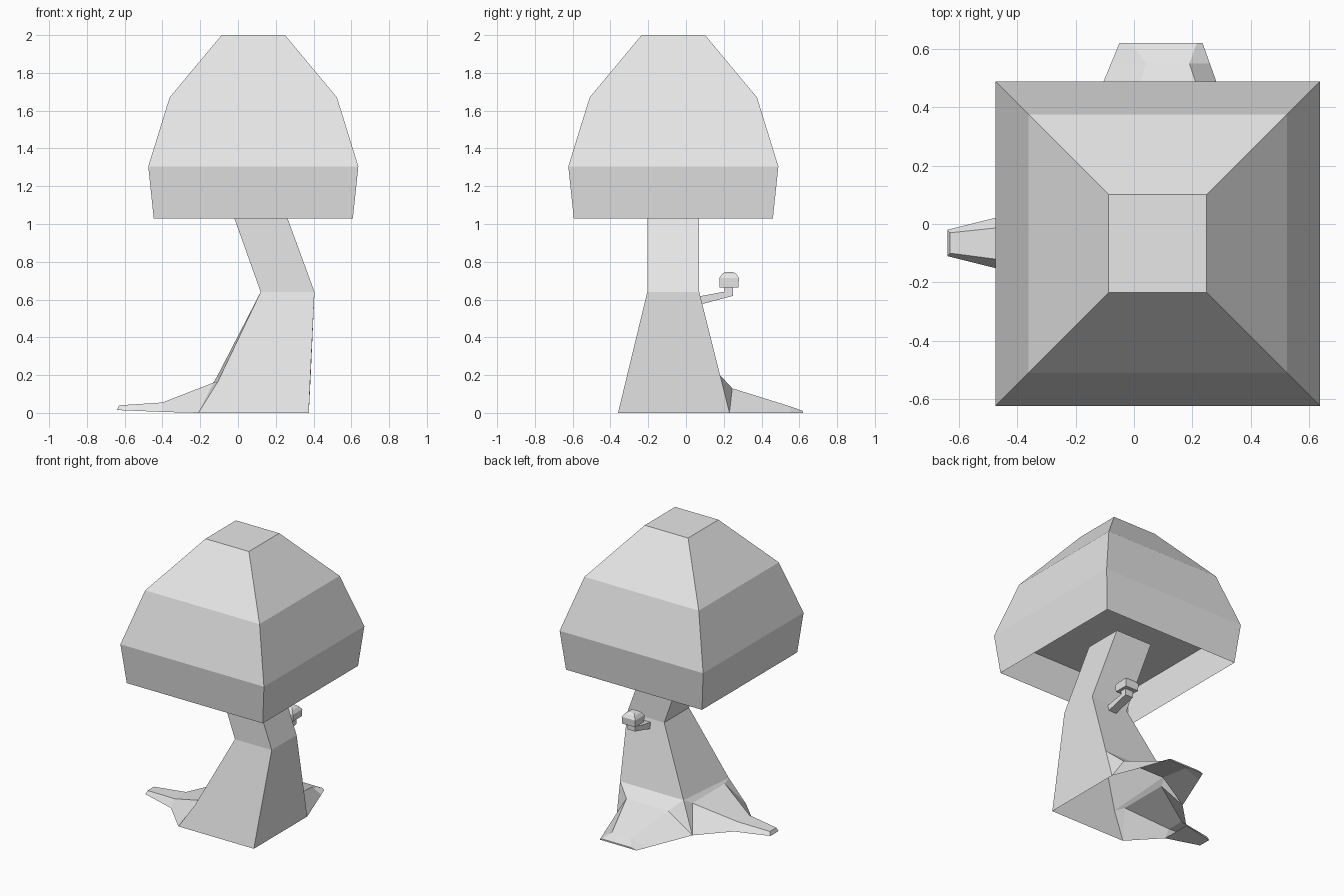
import bpy
import bmesh

cube = bpy.data.objects.get("Cube")
if cube:
    bpy.data.objects.remove(cube, do_unlink=True)

GRAY = (0.8, 0.8, 0.8, 1.0)
gray = bpy.data.materials.new("plain_gray")
gray.use_nodes = True
gray.diffuse_color = GRAY
gray.node_tree.nodes["Principled BSDF"].inputs["Base Color"].default_value = GRAY


def loft(name, rings, closed=True, skip=(), start=False, end=False):
    """Skin four-point rings; skip holds (row, side) pairs left open."""
    bm = bmesh.new()
    rows = [[bm.verts.new(p) for p in ring] for ring in rings]
    for r, (low, high) in enumerate(zip(rows, rows[1:])):
        for i in range(4 if closed else 3):
            if (r, i) not in skip:
                j = (i + 1) % 4
                bm.faces.new((low[i], low[j], high[j], high[i]))
    if start:
        bm.faces.new(rows[0][::-1])
    if end:
        bm.faces.new(rows[-1])
    bmesh.ops.remove_doubles(bm, verts=bm.verts, dist=0.0005)
    bmesh.ops.recalc_face_normals(bm, faces=bm.faces)
    mesh = bpy.data.meshes.new(name)
    bm.to_mesh(mesh)
    bm.free()
    mesh.materials.append(gray)
    obj = bpy.data.objects.new(name, mesh)
    bpy.context.collection.objects.link(obj)
    return obj


def rect(x0, x1, y0, y1, z):
    return [(x0, y0, z), (x1, y0, z), (x1, y1, z), (x0, y1, z)]


def square(cx, cy, half, z):
    return rect(cx - half, cx + half, cy - half, cy + half, z)


# Large cap: closed dome above an open skirt
CX, CY = 0.081, -0.067
widest = square(CX, CY, 0.556, 1.305)
loft("cap_dome", [widest, square(CX, CY, 0.443, 1.67), square(CX, CY, 0.168, 2.0)],
     start=True, end=True)
loft("cap_skirt", [square(CX, CY, 0.527, 1.03), widest])

# Bent trunk, open underneath and where the two roots leave it
base = rect(-0.21, 0.375, -0.36, 0.23, 0)
collar = [(-0.107, -0.32, 0.165), (0.382, -0.32, 0.165),
          (0.385, 0.18, 0.2), (-0.107, 0.18, 0.2)]
loft("trunk", [base, collar, rect(0.12, 0.405, -0.205, 0.07, 0.64),
               rect(-0.08, 0.2, -0.205, 0.07, 1.2)],
     skip={(0, 2), (0, 3)}, end=True)

# Broad back root
loft("back_root", [
    [base[2], collar[2], collar[3], base[3]],
    [base[2], (0.29, 0.245, 0.13), (-0.034, 0.245, 0.13), base[3]],
    [(0.26, 0.55, 0), (0.19, 0.55, 0.035), (0.04, 0.55, 0.035), (-0.079, 0.55, 0)],
    [(0.235, 0.62, 0), (0.215, 0.62, 0.01), (-0.01, 0.62, 0.01), (-0.05, 0.62, 0)],
], closed=False, end=True)

# Long thin side root, closed underneath only along its raised end
loft("side_root", [
    [base[3], collar[3], collar[0], base[0]],
    [base[3], (-0.13, 0.115, 0.16), (-0.13, -0.245, 0.16), base[0]],
    [(-0.4, 0.04, 0.005), (-0.4, -0.006, 0.055), (-0.4, -0.13, 0.055), (-0.4, -0.17, 0.005)],
    [(-0.64, -0.02, 0.015), (-0.63, -0.03, 0.04), (-0.63, -0.1, 0.04), (-0.64, -0.11, 0.015)],
], skip={(0, 3), (1, 3)}, end=True)


# Small sprout on the back of the trunk: bent stem and little cap
def stem_ring(low, high):
    return [(SX - 0.03, *low), (SX + 0.03, *low), (SX + 0.03, *high), (SX - 0.03, *high)]


SX, SY = 0.25, 0.228
loft("sprout_stem", [stem_ring((0.07, 0.572), (0.06, 0.615)),
                     stem_ring((0.25, 0.62), (0.205, 0.642)),
                     stem_ring((0.25, 0.67), (0.205, 0.67))], start=True, end=True)
loft("sprout_cap", [square(SX, SY, half, z) for half, z in
                    ((0.05, 0.665), (0.052, 0.713), (0.038, 0.735), (0.022, 0.746))],
     start=True, end=True)
